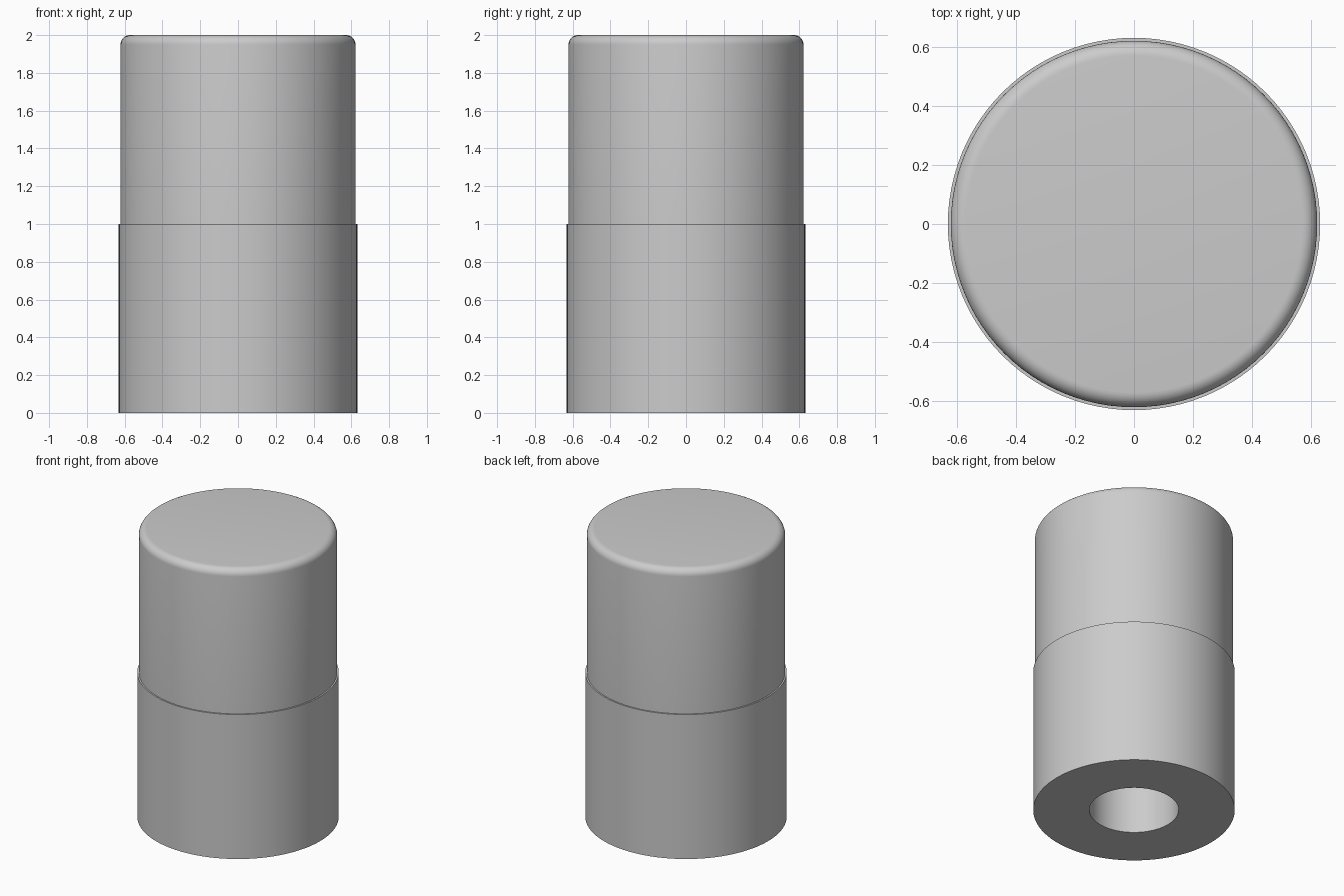
import bpy
import bmesh
from math import pi, sin, cos, radians

SEGMENTS = 96
LOWER_R, UPPER_R, BORE_R = 0.632, 0.622, 0.28
STEP_Z, TOP_Z, BORE_Z, FILLET = 1.0, 2.0, 1.0, 0.05

cube = bpy.data.objects.get("Cube")
if cube:
    bpy.data.objects.remove(cube, do_unlink=True)

grey = bpy.data.materials.new("light grey")
grey.use_nodes = True
grey.diffuse_color = (0.6, 0.6, 0.6, 1)
grey.node_tree.nodes["Principled BSDF"].inputs["Base Color"].default_value = grey.diffuse_color


def lathe(name, profile):
    """Revolve (radius, height) points about the z axis."""
    bm = bmesh.new()
    verts = [bm.verts.new((r, 0, z)) for r, z in profile]
    edges = [bm.edges.new(pair) for pair in zip(verts, verts[1:])]
    bmesh.ops.spin(bm, geom=verts + edges, cent=(0, 0, 0), axis=(0, 0, 1),
                   angle=2 * pi, steps=SEGMENTS, use_merge=True)
    bmesh.ops.remove_doubles(bm, verts=bm.verts, dist=1e-5)
    bmesh.ops.recalc_face_normals(bm, faces=bm.faces)
    mesh = bpy.data.meshes.new(name)
    bm.to_mesh(mesh)
    bm.free()
    mesh.materials.append(grey)
    obj = bpy.data.objects.new(name, mesh)
    bpy.context.collection.objects.link(obj)
    bpy.ops.object.select_all(action='DESELECT')
    obj.select_set(True)
    bpy.context.view_layer.objects.active = obj
    bpy.ops.object.shade_smooth_by_angle(angle=radians(30))
    return obj


# Blind bore, wide lower half, small step, upper half with a rounded rim
rim = [(UPPER_R - FILLET + FILLET * cos(a), TOP_Z - FILLET + FILLET * sin(a))
       for a in (i * pi / 16 for i in range(9))]
lathe("stepped_cylinder_body",
      [(0, BORE_Z), (BORE_R, BORE_Z), (BORE_R, 0), (LOWER_R, 0),
       (LOWER_R, STEP_Z), (UPPER_R, STEP_Z)] + rim + [(0, TOP_Z)])
